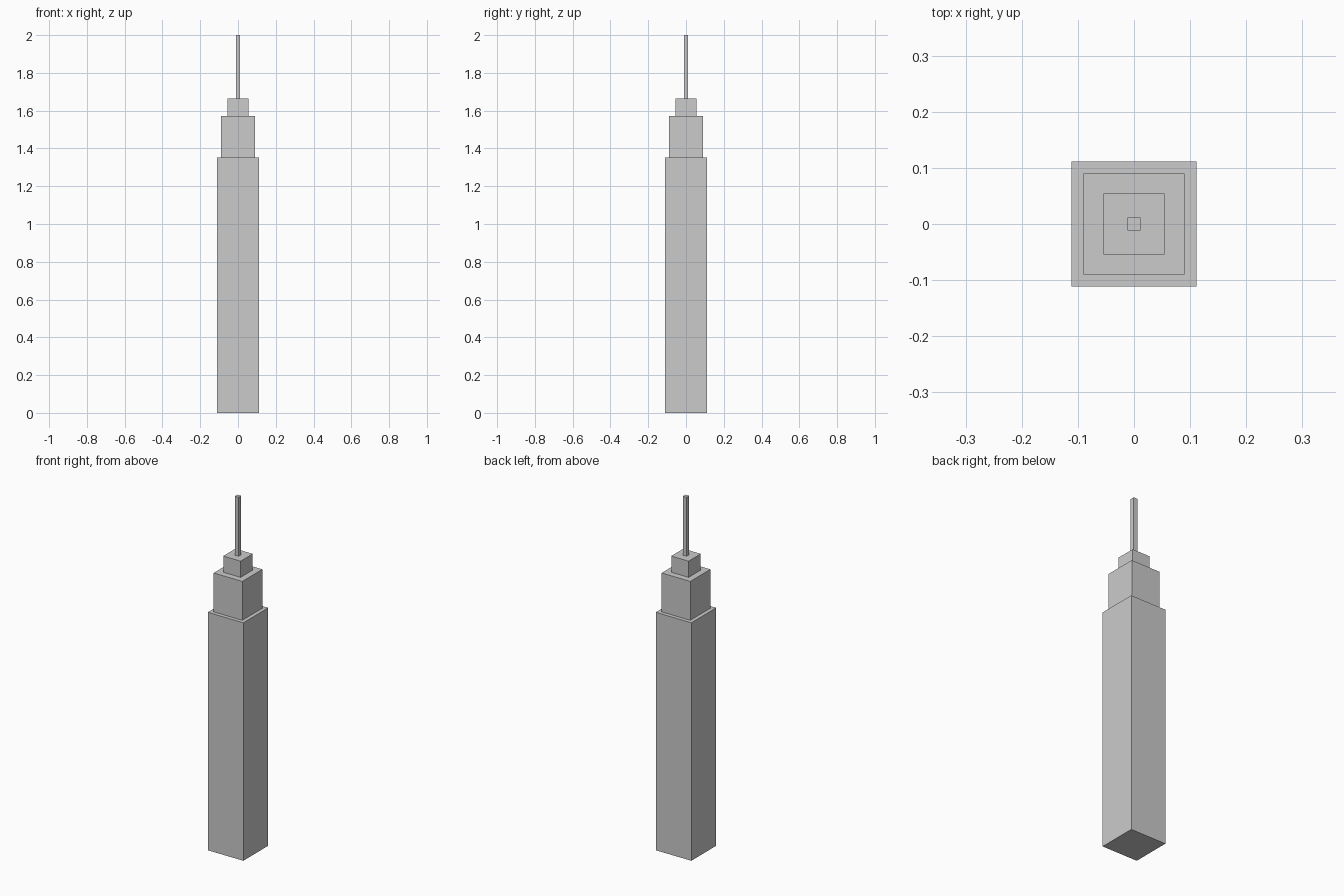
import bpy

if "Cube" in bpy.data.objects:
    bpy.data.objects.remove(bpy.data.objects["Cube"])

# Stacked square tiers: name, width, bottom z, top z
TIERS = [
    ("main_shaft", 0.223, 0.0, 1.352),
    ("upper_setback", 0.18, 1.352, 1.573),
    ("crown_block", 0.109, 1.573, 1.665),
    ("spire", 0.0233, 1.665, 2.0),
]


def add_tier(name, width, z0, z1):
    bpy.ops.mesh.primitive_cube_add(size=1, location=(0, 0, (z0 + z1) / 2))
    obj = bpy.context.object
    obj.name = name
    obj.scale = (width, width, z1 - z0)
    bpy.ops.object.transform_apply(location=False, rotation=False, scale=True)


for tier in TIERS:
    add_tier(*tier)
